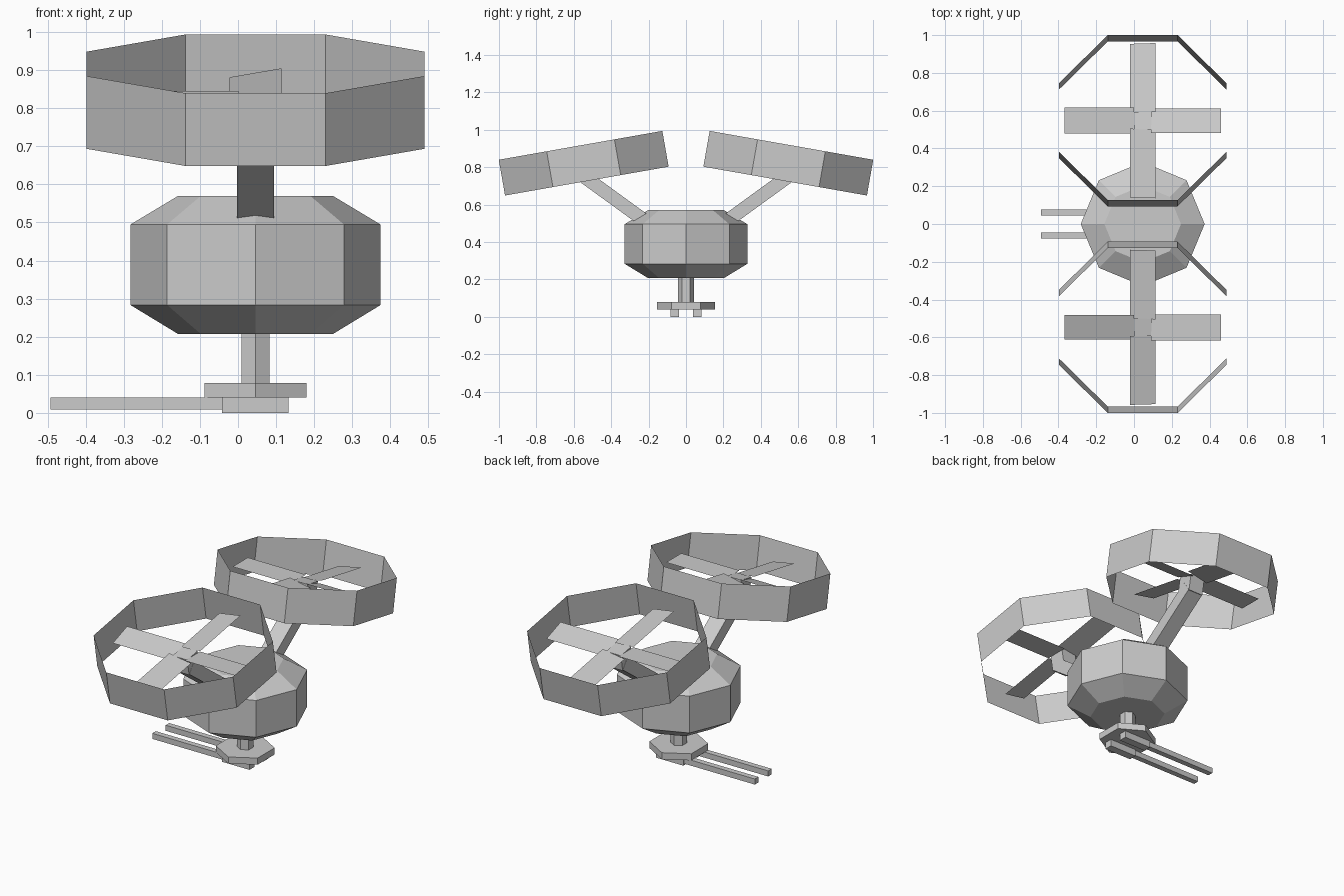
import bpy
import bmesh
from math import radians, pi, cos, sin, tau
from mathutils import Matrix, Vector

cube = bpy.data.objects.get("Cube")
if cube:
    bpy.data.objects.remove(cube, do_unlink=True)

AXIS_X = 0.046
grey = bpy.data.materials.new("plain_grey")
grey.use_nodes = True
grey.diffuse_color = (0.6, 0.6, 0.6, 1)
bsdf = next(n for n in grey.node_tree.nodes if n.type == "BSDF_PRINCIPLED")
bsdf.inputs["Base Color"].default_value = grey.diffuse_color


def finish(name, bm, matrix=Matrix()):
    """Turn a bmesh into a flat shaded object."""
    bm.transform(matrix)
    mesh = bpy.data.meshes.new(name)
    bm.to_mesh(mesh)
    bm.free()
    mesh.materials.append(grey)
    obj = bpy.data.objects.new(name, mesh)
    bpy.context.collection.objects.link(obj)
    return obj


def lathe(name, profile, sides, start, matrix, capped=True):
    """Stack polygon rings from (radius, height) pairs."""
    bm = bmesh.new()
    rings = []
    for r, z in profile:
        angles = [start + tau * i / sides for i in range(sides)]
        rings.append([bm.verts.new((r * cos(a), r * sin(a), z)) for a in angles])
    for low, high in zip(rings, rings[1:]):
        for i in range(sides):
            j = (i + 1) % sides
            bm.faces.new((low[i], low[j], high[j], high[i]))
    if capped:
        bm.faces.new(rings[0][::-1])
        bm.faces.new(rings[-1])
    return finish(name, bm, matrix)


def box(name, low, high, matrix=Matrix()):
    low, high = Vector(low), Vector(high)
    bm = bmesh.new()
    bmesh.ops.create_cube(bm, size=1)
    place = Matrix.Translation((low + high) / 2) @ Matrix.Diagonal((*(high - low), 1))
    return finish(name, bm, matrix @ place)


centre = Matrix.Translation((AXIS_X, 0, 0))

# Faceted body
lathe("body", [(0.203, 0.207), (0.328, 0.283), (0.328, 0.495), (0.203, 0.57)],
      8, 0, centre)

# Turret post and plate below the body
lathe("turret_post", [(0.043, 0.07), (0.043, 0.215)], 6, pi / 2, centre)
lathe("turret_plate", [(0.154, 0.04), (0.154, 0.078)], 6, pi / 2, centre)

# Twin barrels with housings
for side, y in (("left", -0.061), ("right", 0.061)):
    box(side + "_barrel_housing", (-0.042, y - 0.023, 0), (0.132, y + 0.023, 0.04))
    box(side + "_barrel", (-0.492, y - 0.016, 0.009), (-0.04, y + 0.016, 0.041))

# Two rotor units, the front one being the back one turned half round
for end, turn in (("back", 0), ("front", pi)):
    unit = centre @ Matrix.Rotation(turn, 4, "Z")
    tilted = unit @ Matrix.Translation((0, 0.547, 0.821)) @ Matrix.Rotation(radians(-10), 4, "X")

    # Support arm and hub
    arm = unit @ Matrix.Translation((0, 0.515, 0.7275)) @ Matrix.Rotation(radians(36), 4, "X")
    box(end + "_arm", (-0.048, -0.4, -0.036), (0.048, 0.05, 0.036), arm)
    box(end + "_hub", (-0.047, -0.047, -0.09), (0.047, 0.047, 0.004), tilted)

    # Open thin shroud
    radius = 0.444 / cos(pi / 8)
    lathe(end + "_shroud", [(radius, -0.097), (radius, 0.097)], 8, pi / 8, tilted, False)

    # Four pitched flat blades
    for k in range(4):
        bm = bmesh.new()
        corners = [(-0.069, 0.045), (0.069, 0.045), (0.069, 0.415), (-0.069, 0.415)]
        bm.faces.new([bm.verts.new((x, y, 0)) for x, y in corners])
        pitch = Matrix.Rotation(k * pi / 2, 4, "Z") @ Matrix.Rotation(radians(-10), 4, "Y")
        finish(f"{end}_blade_{k + 1}", bm, tilted @ pitch)
